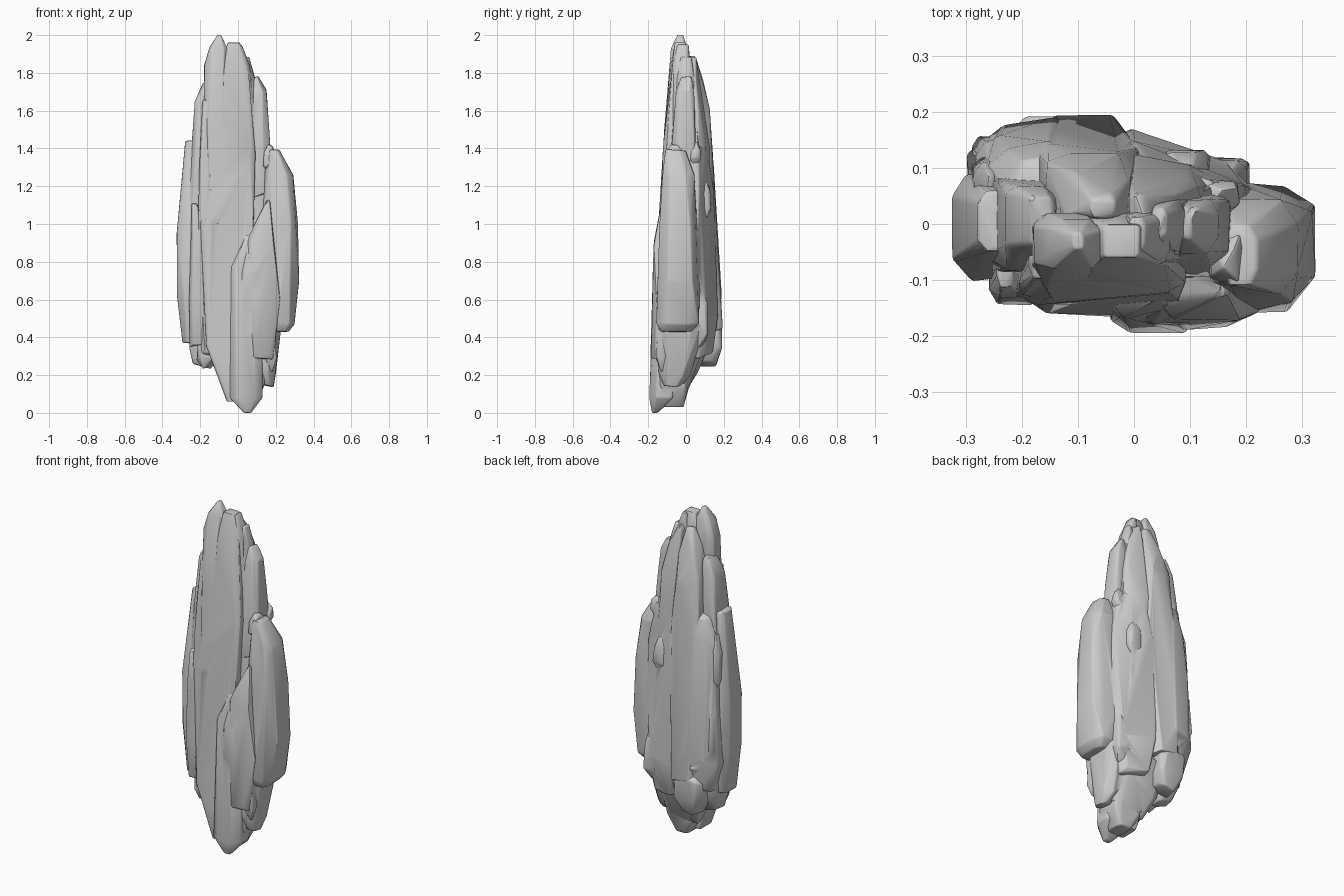
import bpy, bmesh, math, random

random.seed(11)
pieces = bpy.data.collections.new("stone_pieces")
bpy.context.scene.collection.children.link(pieces)


def shard(name, *rings, jitter=0.009, bevel=0.007, tilt=0.35, cham=(0.2, 0.55), skew=0):
    """Angular stone splinter: hull of chamfered, slanted rings (z, x0, x1, y0, y1)."""
    bm = bmesh.new()
    slope = random.uniform(-tilt, tilt)
    for z, x0, x1, y0, y1 in rings:
        mx, my, hx, hy = (x0 + x1) / 2, (y0 + y1) / 2, (x1 - x0) / 2, (y1 - y0) / 2
        c = [1 - random.uniform(*cham) for _ in range(8)]
        corners = [(-c[0], -1), (c[1], -1), (1, -c[2]), (1, c[3]), (c[4], 1), (-c[5], 1), (-1, c[6]), (-1, -c[7])]
        for u, v in corners:
            k = 1 - random.uniform(0, jitter) / 0.1  # nudge inwards only, keeps the outline
            dz = random.uniform(-2, 2) * jitter + slope * u * hx if 0.1 < z < 1.9 else 0
            bm.verts.new((mx + u * hx * k, my + v * hy * k + skew * u * hx, z + dz))
    bmesh.ops.convex_hull(bm, input=bm.verts[:])
    bmesh.ops.delete(bm, geom=[v for v in bm.verts if not v.link_faces], context='VERTS')
    bmesh.ops.dissolve_limit(bm, angle_limit=math.radians(7), verts=bm.verts[:], edges=bm.edges[:])
    bmesh.ops.recalc_face_normals(bm, faces=bm.faces[:])
    # worn edges
    sharp = [e for e in bm.edges if len(e.link_faces) == 2 and e.calc_face_angle(0) > math.radians(30)]
    bmesh.ops.bevel(bm, geom=sharp, offset=bevel, segments=2, profile=0.5, affect='EDGES', clamp_overlap=True)
    bmesh.ops.triangulate(bm, faces=bm.faces[:])
    me = bpy.data.meshes.new(name)
    bm.to_mesh(me)
    bm.free()
    ob = bpy.data.objects.new(name, me)
    pieces.objects.link(ob)
    return ob


# Inner core that closes the gaps
shard("core", (.14, -.06, .14, -.13, .02), (.4, -.2, .19, -.13, .12), (.9, -.24, .2, -.12, .12),
      (1.35, -.2, .16, -.09, .1), (1.75, -.14, .09, -.06, .06), tilt=0)

# Tall front plates and the tip
shard("front_spine", (.06, -.06, .06, -.165, -.05), (.35, -.17, .06, -.16, -.03), (1.0, -.2, .085, -.147, 0),
      (1.4, -.14, .095, -.122, .02), (1.8, -.11, .06, -.086, .02), (1.96, -.055, .01, -.06, .0),
      jitter=.004, cham=(.1, .3), tilt=0)
shard("spire_tip", (1.0, -.15, -.09, -.145, 0), (1.5, -.185, -.05, -.117, .02), (1.82, -.18, -.05, -.088, .02),
      (1.93, -.155, -.055, -.08, .01), (2.0, -.11, -.09, -.045, -.015), jitter=.004)
shard("tip_right", (1.5, -.03, .09, -.085, .03), (1.84, -.02, .065, -.072, .025), (1.95, -.01, .02, -.05, .015))
shard("tip_step", (1.4, .02, .12, -.07, .05), (1.76, .02, .09, -.05, .05), (1.87, .03, .06, -.035, .03))

# Front lower keel and its overlapping flakes
shard("front_keel", (0, .03, .07, -.18, -.15), (.08, -.045, .13, -.195, -.06), (.4, -.045, .13, -.19, -.05),
      (.75, -.04, .1, -.17, -.05), (.93, .04, .1, -.145, -.05), jitter=.004)
shard("front_right_flake", (.3, .06, .19, -.19, -.04), (.6, .05, .225, -.19, -.02), (.9, .04, .21, -.172, 0),
      (1.0, .11, .195, -.15, 0), (1.12, .15, .175, -.13, 0), tilt=0)
shard("front_left_flake", (.36, -.26, -.16, -.125, .02), (.6, -.26, -.17, -.145, .02), (.95, -.25, -.18, -.135, .02),
      (1.1, -.245, -.21, -.115, 0))
shard("front_left_ridge", (.3, -.2, -.1, -.14, .0), (.8, -.215, -.12, -.15, 0), (1.2, -.21, -.13, -.128, 0),
      (1.65, -.19, -.14, -.1, 0))

# Side slabs
shard("right_slab", (.43, .19, .27, -.14, .03), (.47, .17, .3, -.158, .07), (.7, .13, .325, -.155, .08),
      (1.0, .13, .32, -.142, .068), (1.26, .14, .293, -.128, .045), (1.39, .16, .22, -.11, .0),
      jitter=.003, cham=(.35, .55), tilt=0)
shard("left_slab", (.37, -.295, -.18, -.09, .06), (.62, -.325, -.18, -.1, .09), (.95, -.325, -.18, -.095, .09),
      (1.2, -.305, -.17, -.08, .085), (1.44, -.28, -.18, -.05, .06), jitter=.003, cham=(.3, .5))
shard("left_upper_slab", (1.1, -.27, -.14, -.09, .09), (1.45, -.26, -.13, -.085, .085),
      (1.66, -.23, -.13, -.06, .07), (1.74, -.195, -.14, -.04, .05))
shard("right_upper_slab", (1.15, .03, .175, -.1, .06), (1.45, .04, .17, -.08, .06), (1.7, .06, .152, -.055, .045),
      (1.77, .075, .11, -.03, .03))

# Back plates; the right ones turn towards the side
shard("back_left_slab", (.43, -.25, -.1, .0, .165), (.6, -.3, -.08, 0, .19), (1.0, -.29, -.09, 0, .165),
      (1.3, -.265, -.1, 0, .145), (1.42, -.23, -.12, 0, .12), cham=(.35, .7), skew=.12)
shard("back_mid_slab", (.45, -.19, .0, .0, .195), (.8, -.19, .01, 0, .18), (1.3, -.18, .01, 0, .152),
      (1.6, -.16, .0, 0, .128), (1.76, -.13, -.0, 0, .095), (1.88, -.08, -.03, .01, .055), cham=(.25, .6))
shard("back_right_slab", (.3, .0, .16, -.03, .125), (.5, -.04, .205, -.03, .142), (.8, -.04, .22, -.03, .135),
      (1.2, -.03, .2, -.03, .12), (1.4, .0, .16, -.03, .1), cham=(.15, .4), skew=-.33)
shard("back_right_upper", (1.1, -.02, .155, -.02, .12), (1.4, -.02, .145, -.02, .115),
      (1.6, -.01, .12, -.01, .095), (1.78, -.01, .075, 0, .07), (1.88, -.01, .03, .01, .055), skew=-.2)

# Broken lumps under the base
shard("base_left_lump", (.25, -.24, -.14, -.04, .05), (.33, -.26, -.1, -.06, .1), (.46, -.26, -.1, -.08, .13))
shard("base_back_lump", (.26, -.17, -.06, .05, .16), (.34, -.22, -.03, .03, .19), (.46, -.22, -.04, .02, .195),
      (.5, -.19, -.07, .03, .16))
shard("base_mid_lump", (.14, -.07, .06, -.08, .01), (.24, -.12, .1, -.08, .07), (.42, -.14, .12, -.06, .15))
shard("base_right_lump", (.15, .1, .19, -.12, -.03), (.22, .05, .2, -.15, .03), (.38, .05, .21, -.16, .08),
      (.48, .08, .23, -.14, .09))
shard("base_heel", (.03, -.0, .09, -.13, -.01), (.12, -.05, .14, -.16, .02), (.3, -.07, .16, -.16, .05), tilt=.2)

# Small chips wedged between the plates: (centre, half sizes)
chips = [((-.13, .15, .54), (.08, .035, .04)), ((.09, .1, 1.12), (.05, .035, .1)),
         ((.16, .08, .5), (.05, .04, .14)), ((.15, .05, 1.36), (.04, .03, .06)),
         ((-.24, .08, .75), (.05, .08, .18)), ((-.25, .07, 1.15), (.04, .05, .16)),
         ((.17, -.13, .36), (.035, .03, .12)), ((-.17, -.08, .34), (.05, .04, .08)),
         ((.17, -.06, 1.35), (.04, .05, .05)), ((.07, -.14, .66), (.06, .042, .2))]
for i, (c, h) in enumerate(chips):
    rings = [(c[2] + t * h[2], c[0] - s * h[0], c[0] + s * h[0], c[1] - s * h[1], c[1] + s * h[1])
             for t, s in ((-1, .4), (-.5, 1), (.5, .9), (1, .35))]
    shard("chip_%02d" % (i + 1), *rings, jitter=.012, bevel=.004)

# Fuse every splinter into one solid stone
rock = bpy.data.objects["core"]
pieces.objects.unlink(rock)
bpy.context.scene.collection.objects.link(rock)
fuse = rock.modifiers.new("fuse", 'BOOLEAN')
fuse.operation, fuse.operand_type, fuse.solver = 'UNION', 'COLLECTION', 'EXACT'
fuse.collection = pieces
bpy.ops.object.select_all(action='DESELECT')
rock.select_set(True)
bpy.context.view_layer.objects.active = rock
bpy.ops.object.modifier_apply(modifier="fuse")
for ob in list(pieces.objects):
    bpy.data.objects.remove(ob)
bpy.data.collections.remove(pieces)
rock.name = "rock_spire"
bpy.ops.object.shade_smooth_by_angle(angle=math.radians(35))
